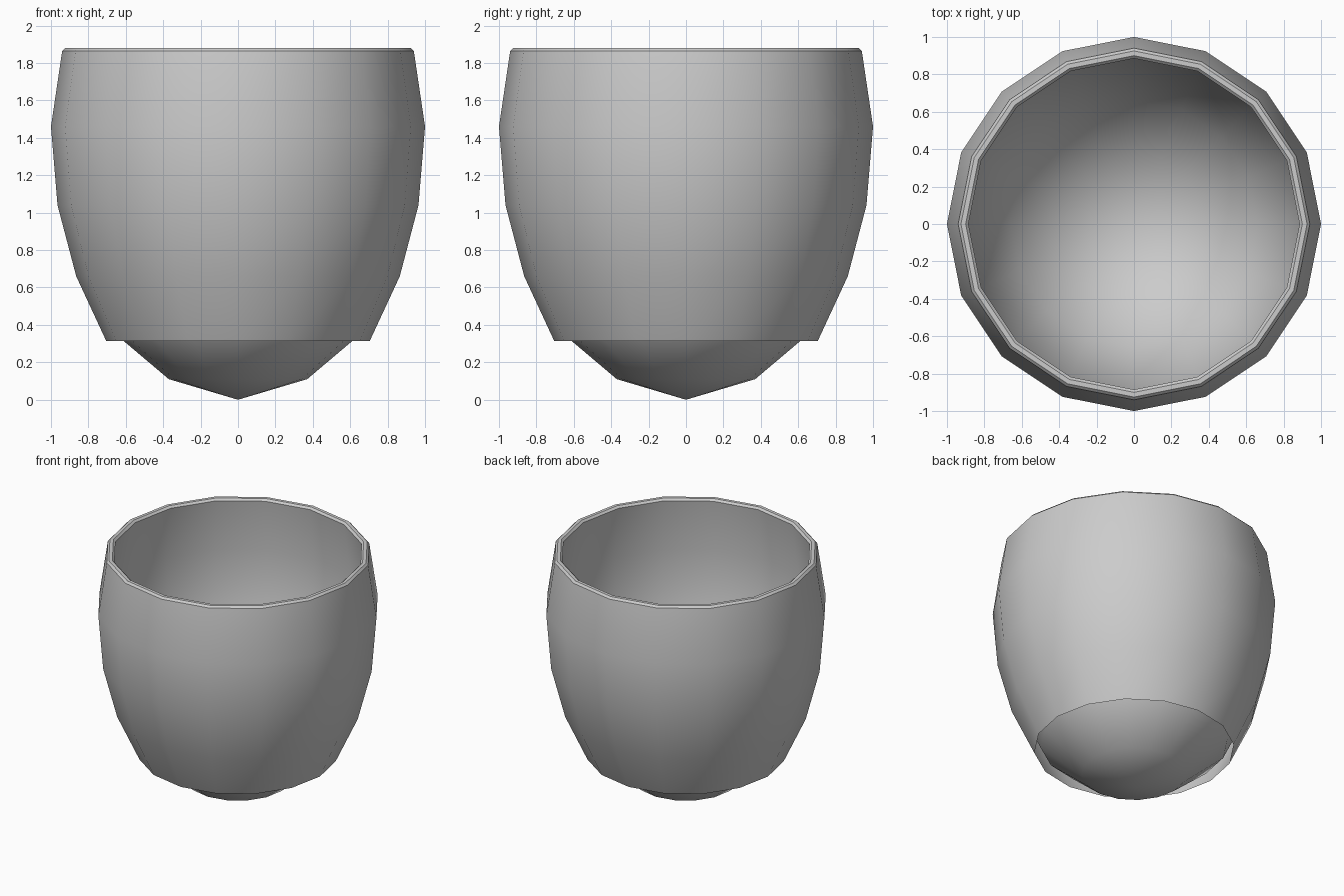
import bpy, bmesh, math
from mathutils import Matrix

cube = bpy.data.objects.get("Cube")
if cube:
    bpy.data.objects.remove(cube, do_unlink=True)

SIDES = 16

# One neutral colour for the whole cup
grey = bpy.data.materials.new("plain_grey")
grey.use_nodes = True
colour = (0.6, 0.6, 0.6, 1)
grey.diffuse_color = colour
grey.node_tree.nodes["Principled BSDF"].inputs["Base Color"].default_value = colour

# Half section as (radius, height): outer wall, rim, inner wall, pointed bowl
outer_wall = [(0.705, 0.315), (0.865, 0.66), (0.965, 1.04), (1.0, 1.46), (0.94, 1.865)]
rim = [(0.925, 1.88), (0.9, 1.88)]
inner_wall = [(0.885, 1.865), (0.94, 1.46), (0.91, 1.05), (0.81, 0.68), (0.66, 0.355)]
bowl = [(0.37, 0.11), (0, 0)]


def lathe(name, profile, material):
    """Turn a half section around the z axis; a zero radius becomes a tip."""
    bm = bmesh.new()
    rings = []
    for radius, height in profile:
        if radius == 0:
            rings.append([bm.verts.new((0, 0, height))] * SIDES)
            continue
        rings.append([
            bm.verts.new(Matrix.Rotation(math.tau * i / SIDES, 3, 'Z') @ Matrix.Diagonal((radius, 1, 1)).col[0] + Matrix.Translation((0, 0, height)).translation)
            for i in range(SIDES)])
    for low, high in zip(rings, rings[1:]):
        for i in range(SIDES):
            j = (i + 1) % SIDES
            corners = [low[i], low[j], high[j], high[i]]
            bm.faces.new(list(dict.fromkeys(corners)))
    mesh = bpy.data.meshes.new(name)
    bm.to_mesh(mesh)
    bm.free()
    mesh.materials.append(material)
    obj = bpy.data.objects.new(name, mesh)
    bpy.context.collection.objects.link(obj)
    return obj


# The wall, rim and bowl are one continuous sheet, open under the outer wall
cup = lathe("cup", outer_wall + rim + inner_wall + bowl, grey)
bpy.ops.object.select_all(action='DESELECT')
cup.select_set(True)
bpy.context.view_layer.objects.active = cup
bpy.ops.object.shade_smooth_by_angle(angle=math.radians(32))
